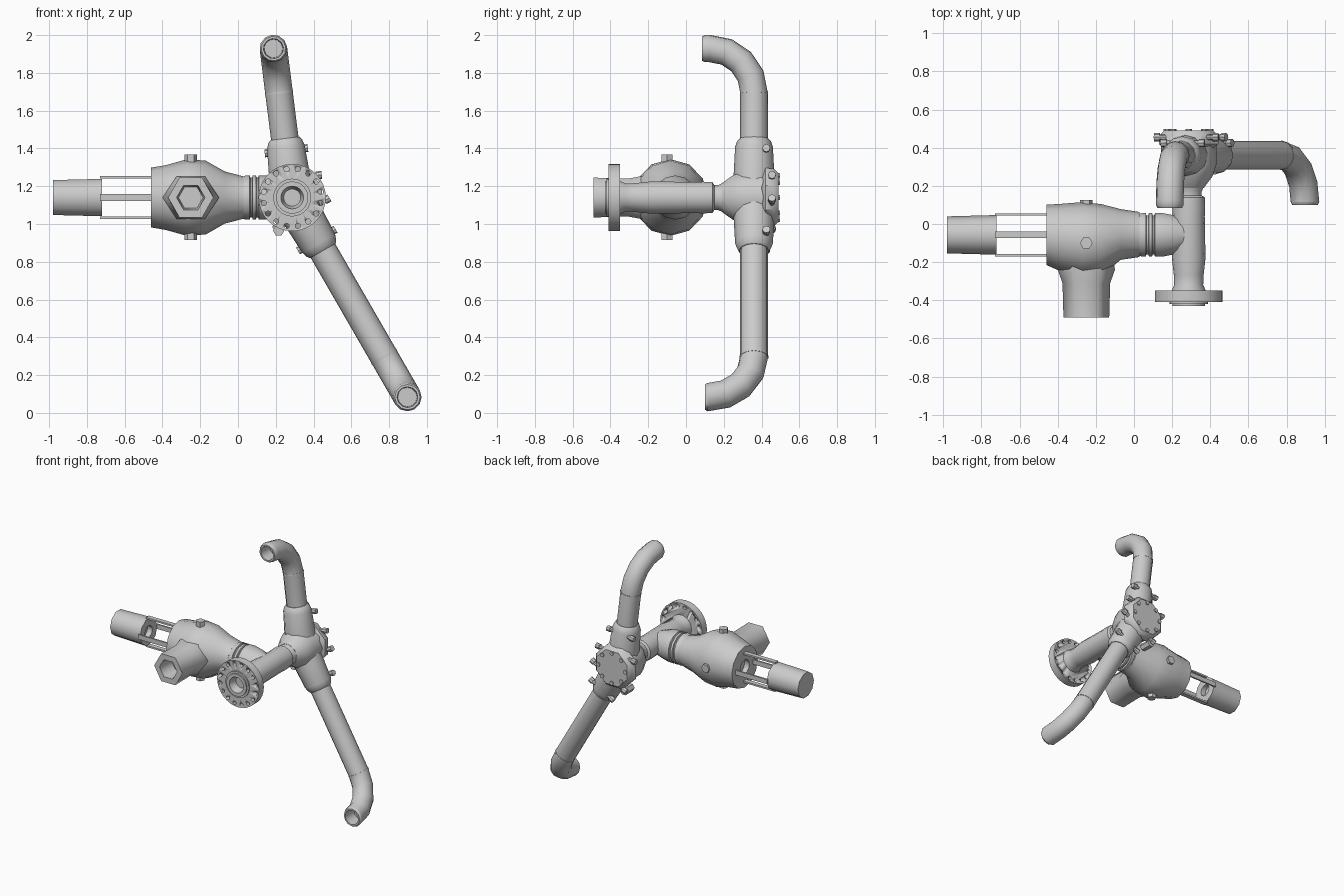
import bpy, bmesh, math
from mathutils import Vector as V

if "Cube" in bpy.data.objects:
    bpy.data.objects.remove(bpy.data.objects["Cube"])

X, Y, Z = V((1, 0, 0)), V((0, 1, 0)), V((0, 0, 1))


def finish(name, bm, angle=40):
    bmesh.ops.recalc_face_normals(bm, faces=bm.faces)
    me = bpy.data.meshes.new(name)
    bm.to_mesh(me)
    bm.free()
    ob = bpy.data.objects.new(name, me)
    bpy.context.collection.objects.link(ob)
    bpy.ops.object.select_all(action='DESELECT')
    ob.select_set(True)
    bpy.context.view_layer.objects.active = ob
    bpy.ops.object.shade_smooth_by_angle(angle=math.radians(angle))
    return ob


def loft_into(bm, rings, sides, phase=0):
    """Skin rings given as (centre, U radius vector, V radius vector)."""
    loops = []
    for c, u, v in rings:
        loops.append([bm.verts.new(c + u * math.cos(a) + v * math.sin(a))
                      for a in (phase + math.tau * i / sides for i in range(sides))])
    for a, b in zip(loops, loops[1:]):
        for i in range(sides):
            j = (i + 1) % sides
            bm.faces.new((a[i], a[j], b[j], b[i]))
    bm.faces.new(loops[0])
    bm.faces.new(loops[-1])


def loft(name, rings, sides=12, phase=0, angle=40):
    bm = bmesh.new()
    loft_into(bm, rings, sides, phase)
    return finish(name, bm, angle)


def axis_rings(o, axis, prof):
    axis = V(axis).normalized()
    u = Z if abs(axis.x) > 0.9 else X
    u = (u - axis * u.dot(axis)).normalized()
    v = axis.cross(u)
    return [(V(o) + axis * d, u * r, v * r) for d, r in prof]


def turned(name, o, axis, prof, sides=12, phase=0, angle=40):
    """Turned part: profile of (distance along axis, radius)."""
    return loft(name, axis_rings(o, axis, prof), sides, phase, angle)


def cut(ob, cutter):
    m = ob.modifiers.new("cut", 'BOOLEAN')
    m.object, m.solver = cutter, 'EXACT'
    cutter.hide_render = True
    bpy.context.view_layer.update()
    me = bpy.data.meshes.new_from_object(
        ob.evaluated_get(bpy.context.evaluated_depsgraph_get()))
    ob.modifiers.clear()
    ob.data = me
    bpy.data.objects.remove(cutter)


CY, CZ = -0.057, 1.14        # valve axis
TX = 0.287                   # tee axis

# Actuator cylinder with recessed inner end
turned("actuator", (-0.98, CY, CZ), X,
       [(0, .097), (.26, .104), (.26, .045), (.22, .045)], 10, math.pi / 10)

# Yoke bars
for i in range(4):
    a = i * math.pi / 2
    d = V((0, math.cos(a), math.sin(a)))
    t = X.cross(d)
    c = V((-0.73, CY, CZ)) + d * .107
    loft(f"yoke_bar_{i}", [(c + X * s, d * .009, t * .025) for s in (0, .28)],
         4, math.pi / 4)

# Valve body: bulbous loft along x (x, centre y, radius y, radius z)
body = [(-.42, -.057, .055, .055), (-.46, -.057, .055, .055), (-.46, -.057, .158, .158),
        (-.38, -.072, .178, .172), (-.27, -.083, .198, .203), (-.17, -.083, .187, .195),
        (-.07, -.055, .133, .138), (.03, -.055, .118, .112)]
loft("valve_body", [(V((x, y, CZ)), Y * ry, Z * rz) for x, y, ry, rz in body], 12)

# Valve outlet branch, six-sided with a bore
outlet = [(-.1, .13, .13), (-.24, .15, .13), (-.31, .125, .115), (-.49, .12, .122),
          (-.49, .075, .075), (-.36, .065, .065)]
loft("valve_outlet", [(V((-.25, y, CZ)), X * rx, Z * rz) for y, rx, rz in outlet],
     6, 0, 65)

# Hex plugs on the body
for name, o, ax, L in (("plug_top", (-.25, -.1, 1.3), Z, .068),
                       ("plug_bottom", (-.25, -.1, .98), -Z, .065),
                       ("plug_back", (-.25, -.06, CZ), Y, .185)):
    turned(name, o, ax, [(0, .033), (L, .033)], 6)

# Grooved coupling between valve and tee
turned("coupling", (.02, CY, CZ), X,
       [(0, .108), (.02, .117), (.042, .117), (.045, .105), (.055, .105), (.058, .117),
        (.075, .117), (.078, .105), (.086, .105), (.09, .117), (.13, .117),
        (.19, .105), (.28, .07)], 14)

# Tee run along y, flaring to the flange
turned("tee_run", (TX, .26, CZ), -Y,
       [(0, .115), (.05, .085), (.09, .068), (.11, .068), (.12, .084), (.17, .086),
        (.22, .084), (.44, .088), (.53, .078), (.58, .076), (.61, .09), (.63, .09)], 14)

# Flange with raised face, bore and bolt holes
flange = turned("flange", (TX, -.35, CZ), -Y,
                [(0, .178), (.06, .178), (.06, .1), (.07, .1), (.07, .085), (.08, .085),
                 (.08, .06), (.02, .045)], 32)
bm = bmesh.new()
for i in range(16):
    a = math.tau * (i + .5) / 16
    loft_into(bm, axis_rings((TX + .153 * math.cos(a), -.3, CZ + .153 * math.sin(a)),
                             -Y, [(0, .014), (.2, .014)]), 10)
cut(flange, finish("bolt_hole_cutter", bm))

# Manifold: round core and octagonal back cover
MID = V((TX, .36, CZ))
turned("manifold_core", (TX, .19, CZ), Y,
       [(0, .08), (.06, .125), (.12, .145), (.24, .145)], 10)
turned("manifold_cover", (TX, .4, CZ), Y,
       [(0, .14), (.02, .17), (.065, .165), (.09, .14)], 8, math.pi / 8)
for i in range(8):
    a = math.tau * i / 8
    turned(f"cover_bolt_{i}", (TX + .115 * math.cos(a), .48, CZ + .115 * math.sin(a)),
           Y, [(0, .016), (.018, .016)], 6)


# Branch: socket, cross pins and a pipe that bends towards the front
def branch(tag, d, socket, straight, bend, r, end_y):
    d = V(d).normalized()
    turned(f"{tag}_socket", MID, d,
           [(0, .12), (.12, .108), (socket - .03, .1), (socket, .09),
            (socket + .015, r + .004)], 12)
    side = Y.cross(d).normalized()
    if side.x < 0:
        side = -side
    for k, s in enumerate((.1, socket - .05)):
        c = MID + d * s + Y * (.095 if k == 0 else .065)
        L = .17 if k == 0 else .115
        turned(f"{tag}_pin_{k}", c - side * L, side,
               [(0, .021), (.03, .021), (.03, .014), (2 * L - .03, .014),
                (2 * L - .03, .021), (2 * L, .021)], 8)
    turned(f"{tag}_weld", MID + d * (straight - .006), d, [(0, r + .002), (.01, r + .002)], 12)
    u = d.cross(Y)
    rings = []

    def ring(c, n, rad):
        rings.append((c, u * rad, n.cross(u) * rad))
    ring(MID + d * .1, d, r)
    centre = MID + d * straight - Y * bend
    for i in range(5):
        a = math.pi / 2 * i / 4
        n = d * math.cos(a) - Y * math.sin(a)
        ring(centre + (Y * math.cos(a) + d * math.sin(a)) * bend, n, r)
    end = MID + d * (straight + bend)
    for y, rad in ((end_y + .015, r), (end_y, r - .008), (end_y, r - .02), (end_y + .1, r - .024)):
        ring(V((end.x, y, end.z)), -Y, rad)
    loft(f"{tag}_pipe", rings, 12)


branch("upper", (-.125, 0, .992), .3, .56, .235, .073, .085)
branch("lower", (.5, 0, -.866), .31, .975, .245, .075, .1)

# Small lug at the lower left of the manifold
turned("manifold_lug", (.215, .36, .965), Y, [(0, .03), (.09, .03)], 6)
